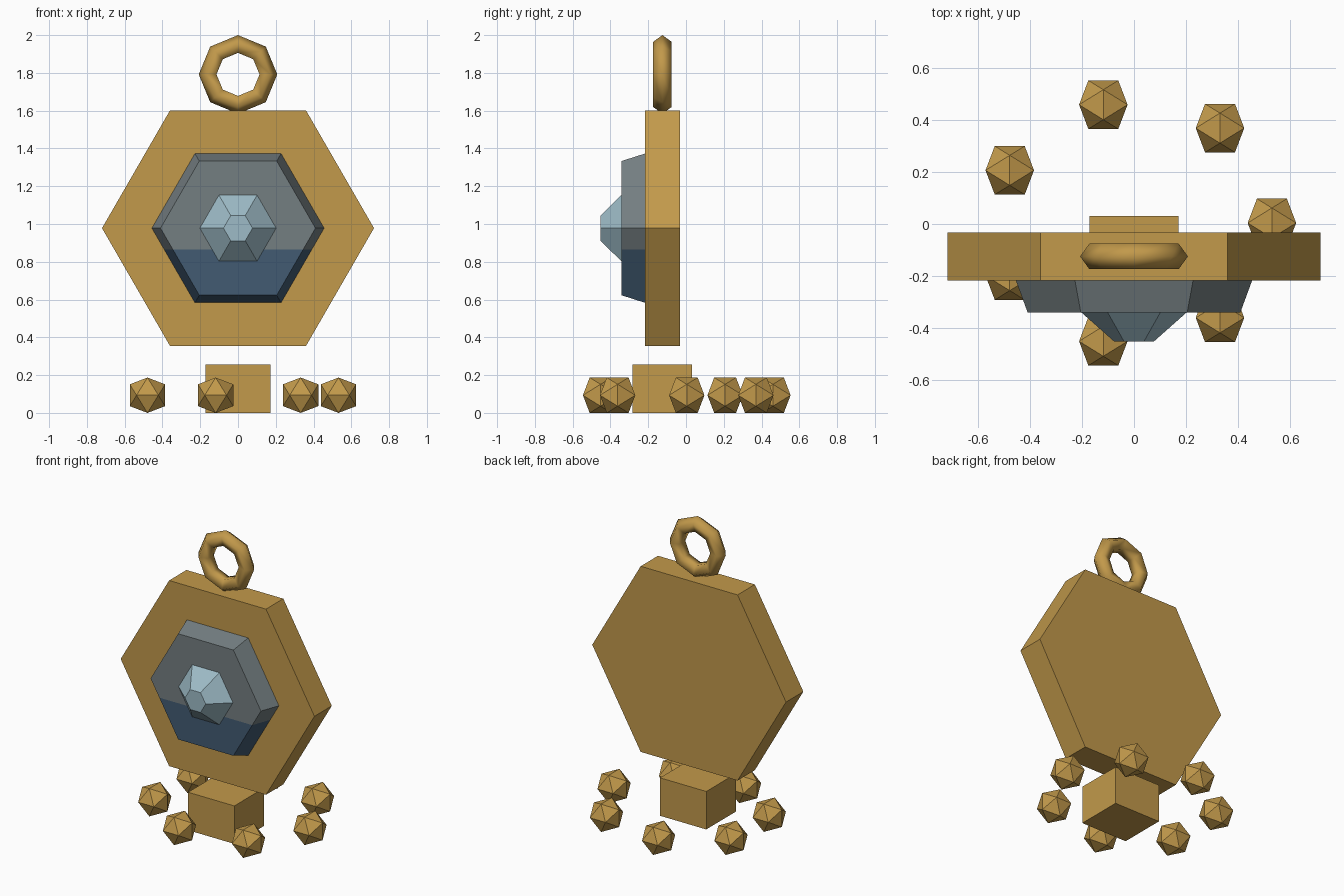
import bpy, bmesh, math
from mathutils import Vector

cube = bpy.data.objects.get("Cube")
if cube:
    bpy.data.objects.remove(cube, do_unlink=True)


def material(name, rgb):
    m = bpy.data.materials.new(name)
    m.use_nodes = True
    m.diffuse_color = (*rgb, 1)
    bsdf = m.node_tree.nodes["Principled BSDF"]
    bsdf.inputs["Base Color"].default_value = (*rgb, 1)
    return m


gold = material("gold", (0.54, 0.32, 0.07))
grey = material("slate grey", (0.175, 0.21, 0.22))
navy = material("deep blue", (0.055, 0.105, 0.17))
ice = material("pale blue", (0.34, 0.5, 0.57))

PLATE_Y, PLATE_Z = -0.125, 0.978   # middle of the hexagonal plate
FACE_Y, BEZEL_Y, GEM_Y = -0.217, -0.342, -0.453


def make_object(name, bm, *mats):
    bmesh.ops.recalc_face_normals(bm, faces=bm.faces)
    mesh = bpy.data.meshes.new(name)
    bm.to_mesh(mesh)
    bm.free()
    for m in mats:
        mesh.materials.append(m)
    obj = bpy.data.objects.new(name, mesh)
    bpy.context.collection.objects.link(obj)
    return obj


def hex_frustum(back_y, back_r, front_y, front_r):
    """Six-sided solid along y, with corners pointing left and right."""
    bm = bmesh.new()
    rings = []
    for y, r in ((back_y, back_r), (front_y, front_r)):
        angles = [i * math.pi / 3 for i in range(6)]
        rings.append([bm.verts.new((r * math.cos(a), y, PLATE_Z + r * math.sin(a)))
                      for a in angles])
    for i in range(6):
        j = (i + 1) % 6
        bm.faces.new((rings[0][i], rings[0][j], rings[1][j], rings[1][i]))
    for ring in rings:
        bm.faces.new(ring)
    return bm


# Hexagonal plate
make_object("plate", hex_frustum(-0.033, 0.72, FACE_Y, 0.72), gold)

# Window: bevelled hexagon, blue below the fill level
LEVEL = 0.866
bm = hex_frustum(FACE_Y, 0.456, BEZEL_Y, 0.41)
bmesh.ops.bisect_plane(bm, geom=bm.verts[:] + bm.edges[:] + bm.faces[:],
                       plane_co=(0, 0, LEVEL), plane_no=(0, 0, 1))
for f in bm.faces:
    f.material_index = 1 if f.calc_center_median().z < LEVEL else 0
make_object("window", bm, grey, navy)

# Faceted gem in the middle
make_object("gem", hex_frustum(BEZEL_Y, 0.202, GEM_Y, 0.077), ice)

# Hanging ring
bpy.ops.mesh.primitive_torus_add(major_segments=8, minor_segments=5,
                                 major_radius=0.156, minor_radius=0.052,
                                 location=(0, PLATE_Y, 1.792),
                                 rotation=(math.pi / 2, 0, 0))
ring = bpy.context.object
ring.name = "hanging_ring"
ring.data.materials.append(gold)
bpy.ops.object.shade_smooth()

# Block under the plate
bpy.ops.mesh.primitive_cube_add(size=1, location=(0, -0.127, 0.1275))
block = bpy.context.object
block.name = "base_block"
block.scale = (0.344, 0.315, 0.255)
block.data.materials.append(gold)

# Seven twenty-sided beads on an oval around the block
PHI = (1 + math.sqrt(5)) / 2
SIZE = 0.0935
for n in range(7):
    a = n * math.tau / 7
    centre = Vector((0.532 * math.cos(a), 0.004 + 0.468 * math.sin(a), SIZE))
    bm = bmesh.new()
    for s in (-1, 1):
        for t in (-PHI, PHI):
            for corner in ((s, t, 0), (0, s, t), (t, 0, s)):
                bm.verts.new(centre + Vector(corner) * SIZE / PHI)
    bmesh.ops.convex_hull(bm, input=bm.verts)
    make_object(f"bead_{n + 1}", bm, gold)
